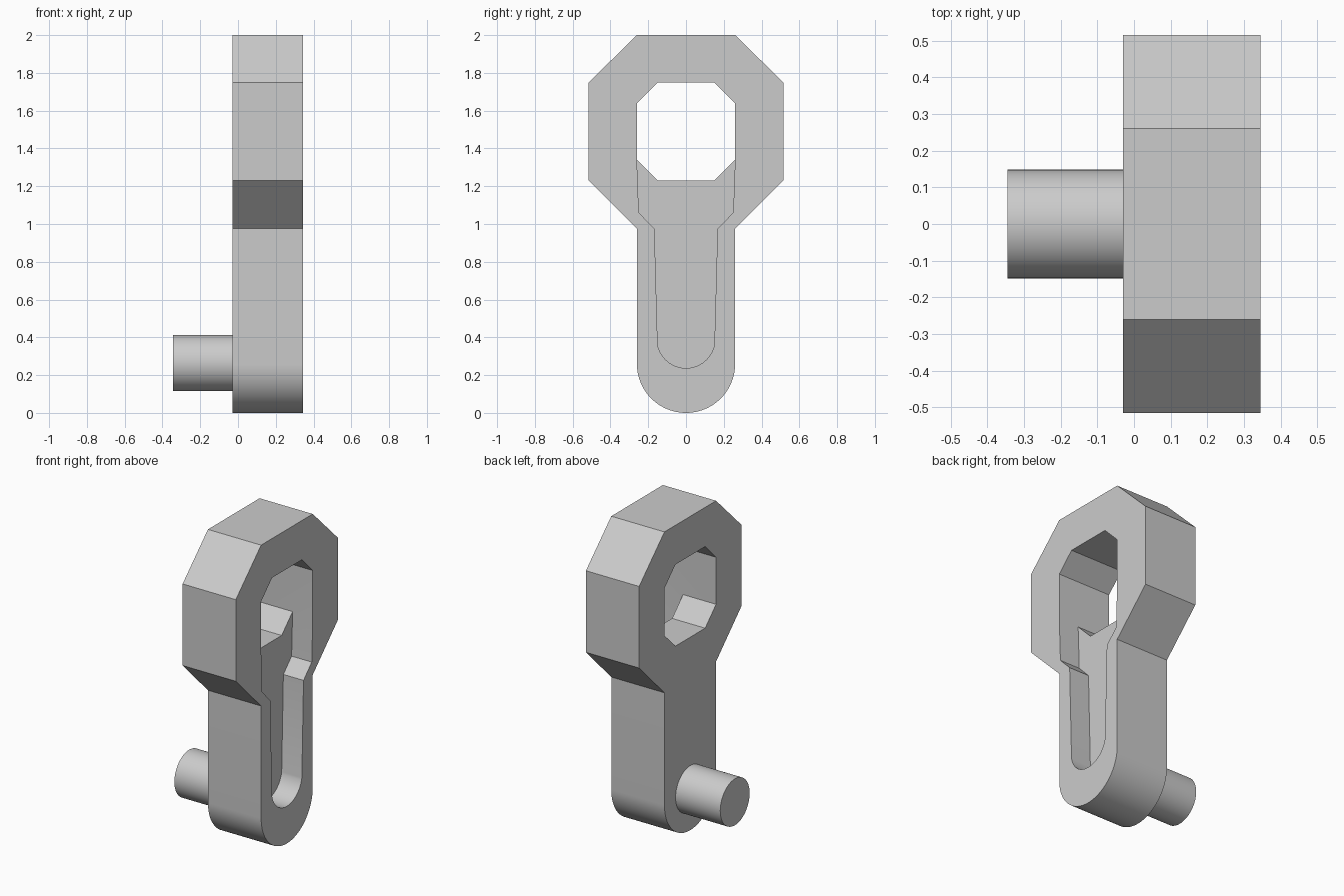
import bpy
import bmesh
from math import cos, sin, radians

if "Cube" in bpy.data.objects:
    bpy.data.objects.remove(bpy.data.objects["Cube"])

grey = bpy.data.materials.new("plain grey")
grey.use_nodes = True
colour = (0.6, 0.6, 0.6, 1)
grey.diffuse_color = colour
grey.node_tree.nodes["Principled BSDF"].inputs["Base Color"].default_value = colour

BACK, FLOOR, FRONT = -0.03, 0.203, 0.345


def arc(radius, centre_z, start, end, steps):
    """Points of an arc in the y-z plane."""
    angles = [radians(start + (end - start) * i / steps) for i in range(steps + 1)]
    return [(radius * cos(a), centre_z + radius * sin(a)) for a in angles]


def mirrored(half):
    """Close a right-hand half profile with its mirror image."""
    return half + [(-y, z) for y, z in reversed(half)]


def prism(name, outline, x0, x1):
    """Extrude a y-z outline along x."""
    bm = bmesh.new()
    face = bm.faces.new([bm.verts.new((x0, y, z)) for y, z in outline])
    extruded = bmesh.ops.extrude_face_region(bm, geom=[face])["geom"]
    moved = [v for v in extruded if isinstance(v, bmesh.types.BMVert)]
    bmesh.ops.translate(bm, verts=moved, vec=(x1 - x0, 0, 0))
    bmesh.ops.recalc_face_normals(bm, faces=bm.faces)
    mesh = bpy.data.meshes.new(name)
    bm.to_mesh(mesh)
    bm.free()
    obj = bpy.data.objects.new(name, mesh)
    bpy.context.collection.objects.link(obj)
    mesh.materials.append(grey)
    return obj


def activate(obj):
    bpy.ops.object.select_all(action="DESELECT")
    obj.select_set(True)
    bpy.context.view_layer.objects.active = obj


def cut(obj, cutter):
    """Subtract a cutter and throw it away."""
    mod = obj.modifiers.new("cut", "BOOLEAN")
    mod.operation = "DIFFERENCE"
    mod.solver = "EXACT"
    mod.object = cutter
    activate(obj)
    bpy.ops.object.modifier_apply(modifier=mod.name)
    bpy.data.objects.remove(cutter)


# Arm with rounded foot and octagonal head
head = [(0.26, 0.975), (0.515, 1.23), (0.515, 1.75), (0.26, 2.0)]
foot = arc(0.26, 0.26, 180, 360, 48)
body = prism("crank_arm", foot + mirrored(head), BACK, FRONT)

# Octagonal opening right through the head
opening = [(0.15, 1.23), (0.26, 1.34), (0.26, 1.64), (0.15, 1.75)]
cut(body, prism("opening_cutter", mirrored(opening), BACK - 0.1, FRONT + 0.1))

# Tapering recess running from the opening down the arm
recess_side = [(0.167, 0.975), (0.25, 1.06), (0.26, 1.34), (0.1, 1.5)]
recess_end = arc(0.153, 0.39, 191, 349, 32)
cut(body, prism("recess_cutter", recess_end + mirrored(recess_side), FLOOR, FRONT + 0.1))

# Round peg on the other side of the foot
peg = prism("peg", arc(0.148, 0.264, 0, 354.375, 63), -0.345, BACK)

for obj in (body, peg):
    activate(obj)
    bpy.ops.object.shade_smooth_by_angle(angle=radians(20))
